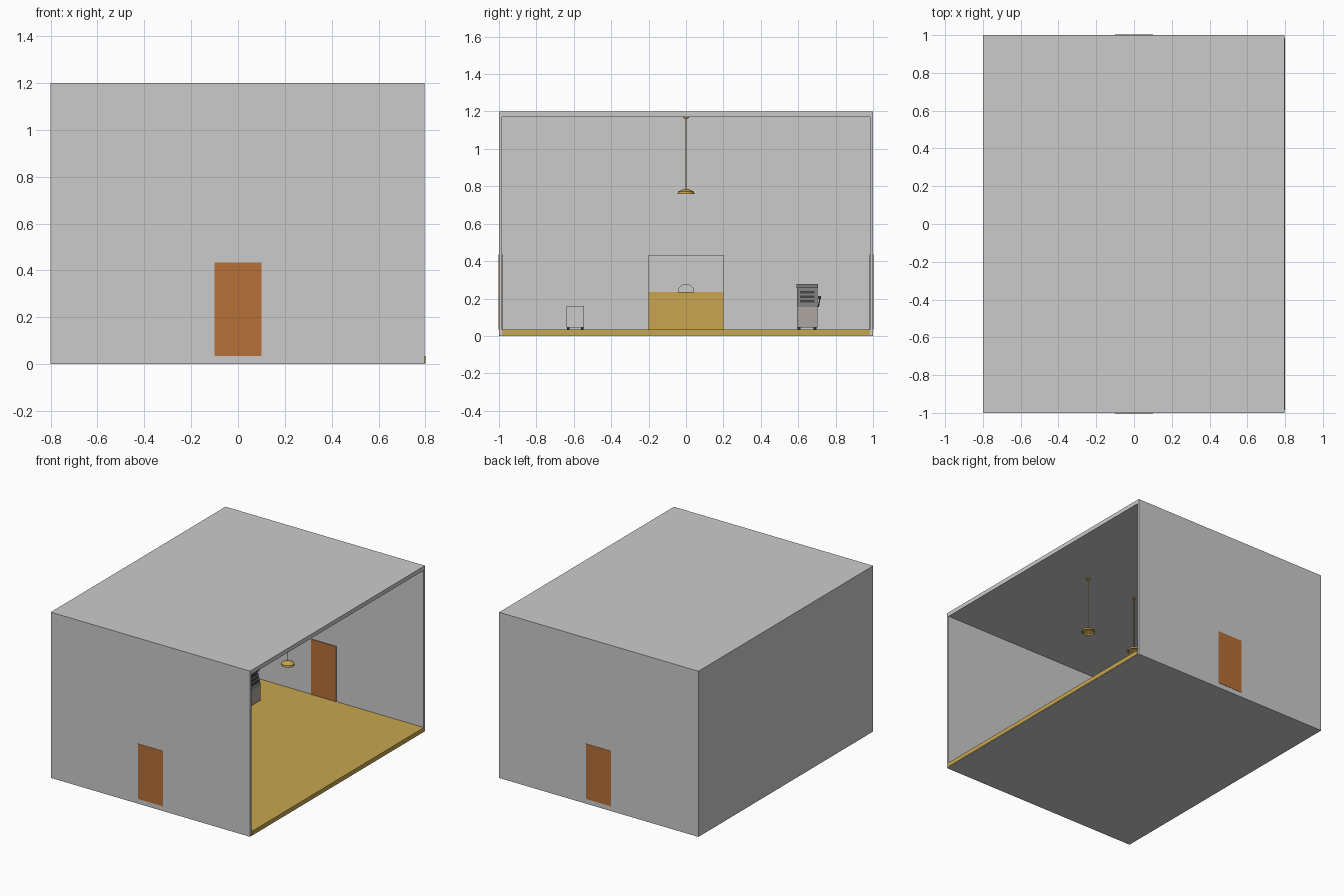
import bpy, math

if "Cube" in bpy.data.objects:
    bpy.data.objects.remove(bpy.data.objects["Cube"])

def mat(name, col):
    m = bpy.data.materials.new(name)
    m.diffuse_color = (*col, 1)
    m.use_nodes = True
    m.node_tree.nodes["Principled BSDF"].inputs["Base Color"].default_value = m.diffuse_color
    return m

gold = mat("gold", (0.58, 0.38, 0.08))
wood = mat("wood", (0.47, 0.16, 0.04))
dark = mat("dark", (0.06, 0.06, 0.06))
panel = mat("panel", (0.2, 0.2, 0.2))
beige = mat("beige", (0.42, 0.38, 0.36))

def mesh(name, verts, faces, m=None):
    me = bpy.data.meshes.new(name)
    me.from_pydata(verts, [], faces)
    ob = bpy.data.objects.new(name, me)
    bpy.context.collection.objects.link(ob)
    if m:
        me.materials.append(m)
    return ob

def prism(name, prof, x0, x1, m=None):
    """Extrude a (y, z) outline along x."""
    n = len(prof)
    v = [(x, y, z) for x in (x0, x1) for y, z in prof]
    f = [tuple(range(n))[::-1], tuple(range(n, 2 * n))]
    f += [(i, (i + 1) % n, n + (i + 1) % n, n + i) for i in range(n)]
    return mesh(name, v, f, m)

def box(name, x, y, z, m=None):
    return prism(name, [(y[0], z[0]), (y[1], z[0]), (y[1], z[1]), (y[0], z[1])], x[0], x[1], m)

def side_prism(name, prof, y0, y1, m=None):
    """Extrude an (x, z) outline along y."""
    n = len(prof)
    v = [(x, y, z) for y in (y0, y1) for x, z in prof]
    f = [tuple(range(n)), tuple(range(n, 2 * n))[::-1]]
    f += [(i, n + i, n + (i + 1) % n, (i + 1) % n) for i in range(n)]
    return mesh(name, v, f, m)

def lathe(name, prof, x, y, m, n=24):
    k = len(prof)
    v = [(x + r * math.cos(2 * math.pi * j / n), y + r * math.sin(2 * math.pi * j / n), z)
         for j in range(n) for r, z in prof]
    f = [(j * k + i, ((j + 1) % n) * k + i, ((j + 1) % n) * k + i + 1, j * k + i + 1)
         for j in range(n) for i in range(k - 1)]
    ob = mesh(name, v, f, m)
    bpy.context.view_layer.objects.active = ob
    ob.select_set(True)
    bpy.ops.object.shade_smooth_by_angle()
    ob.select_set(False)
    return ob

# room shell, open on the right: a ring of walls plus the left wall
out = [(-1, 0), (1, 0), (1, 1.2), (-1, 1.2)]
inn = [(-.985, .004), (.985, .004), (.985, 1.17), (-.985, 1.17)]
ring = out + inn
v = [(x, y, z) for x in (-.785, .797) for y, z in ring]
f = []
for i in range(4):
    j = (i + 1) % 4
    f += [(i, j, 8 + j, 8 + i), (4 + j, 4 + i, 12 + i, 12 + j),
          (8 + i, 8 + j, 12 + j, 12 + i), (j, i, 4 + i, 4 + j)]
mesh("room_walls", v, f)
box("left_wall", (-.8, -.785), (-1, 1), (0, 1.2))
box("floor", (-.785, .8), (-.985, .985), (.004, .034), gold)

# doors through the front and back walls
for s, nm in ((-1, "front_door"), (1, "back_door")):
    box(nm, (-.1, .1), tuple(sorted((s * .98, s * 1.002))), (.035, .435), wood)

# pendant lamps
for i, x in enumerate((-.4, 0, .4)):
    lathe(f"lamp_shade_{i}", [(0, .787), (.015, .785), (.043, .771), (.045, .758),
                              (.041, .758), (.039, .768), (.013, .780), (0, .781)], x, 0, gold)
    lathe(f"lamp_cord_{i}", [(.002, .785), (.002, 1.17)], x, 0, gold, 8)
    lathe(f"lamp_cap_{i}", [(.002, 1.162), (.015, 1.165), (.015, 1.17)], x, 0, gold)

# counter with a screen that has a half-round opening
box("counter", (-.785, -.6), (-.2, .2), (.034, .234), gold)
arc = [(-.042 * math.cos(math.pi * i / 12), .234 + .042 * math.sin(math.pi * i / 12)) for i in range(13)]
prism("counter_screen", [(-.2, .234)] + arc + [(.2, .234), (.2, .434), (-.2, .434)], -.61, -.6)

# machine: cabinet, raked display head, slots, topper, feet and side lever
x0, x1, y0, y1 = -.47, -.31, .593, .703
box("machine_cabinet", (x0, x1), (y0, y1), (.044, .155), beige)
side_prism("machine_head", [(x0, .155), (x1, .155), (x1 - .025, .255), (x0, .255)], y0, y1, panel)
box("machine_topper", (x0, x1 - .01), (y0 - .003, y1 + .003), (.255, .278), panel)
for i in range(3):
    z = .178 + i * .024
    xs = x1 - .025 * (z - .155) / .1
    box(f"machine_slot_{i}", (xs - .01, xs + .002), (.61, .686), (z, z + .014), dark)
for i, (x, y) in enumerate([(a, b) for a in (x0 + .02, x1 - .02) for b in (y0 + .012, y1 - .012)]):
    lathe(f"machine_foot_{i}", [(0, .034), (.008, .034), (.008, .044)], x, y, dark, 12)
prism("lever_arm", [(.703, .155), (.711, .155), (.719, .2), (.713, .2)], -.37, -.36, dark)
lathe("lever_knob", [(.009 * math.sin(math.pi * i / 8), .206 - .009 * math.cos(math.pi * i / 8))
                     for i in range(9)], -.365, .714, dark, 16)

# small cabinet on feet
box("small_cabinet", (-.45, -.35), (-.64, -.545), (.044, .16))
for i, (x, y) in enumerate([(a, b) for a in (-.435, -.365) for b in (-.63, -.555)]):
    lathe(f"cabinet_foot_{i}", [(0, .034), (.006, .034), (.006, .044)], x, y, dark, 12)
